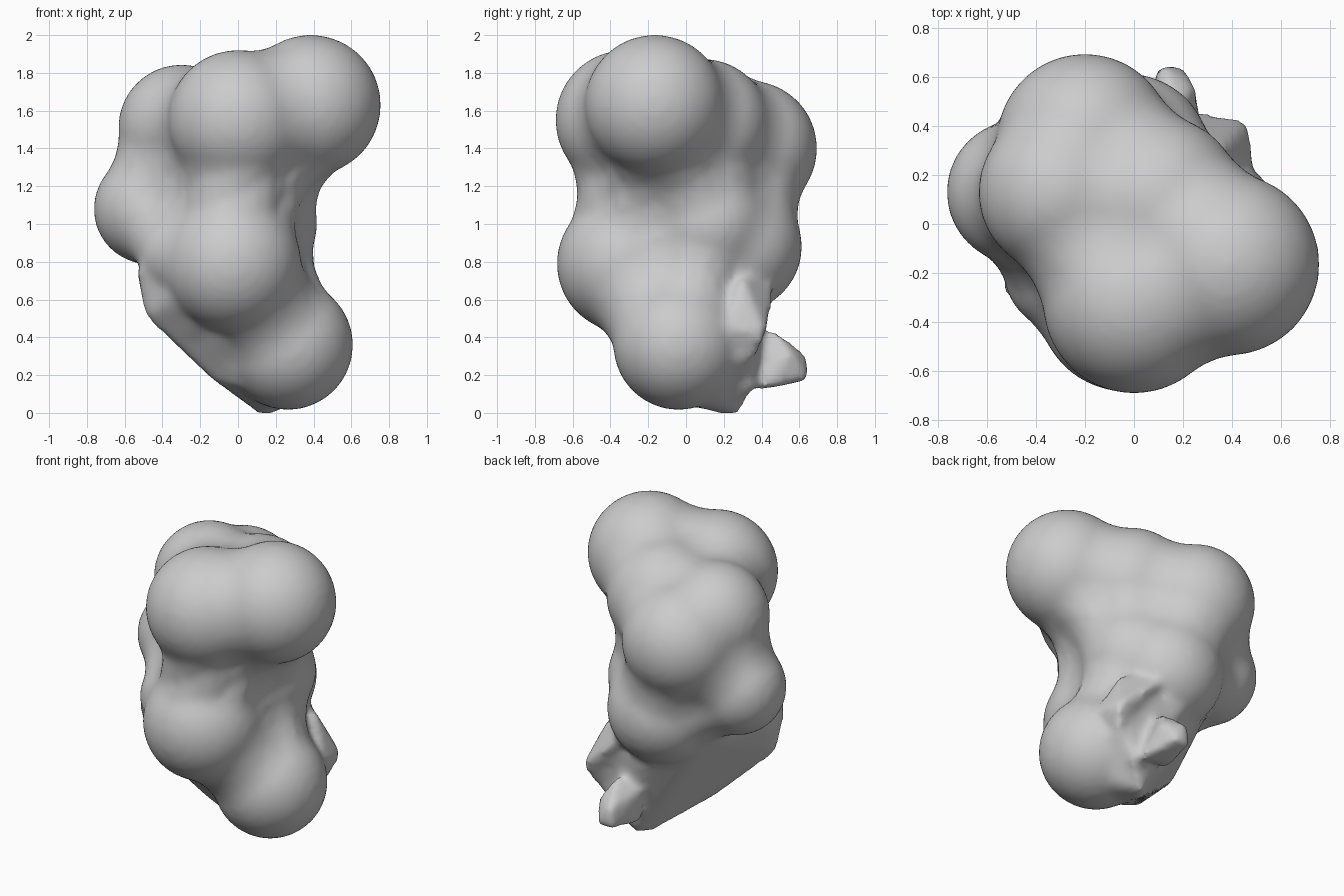
import bpy, bmesh
from mathutils import Vector

if "Cube" in bpy.data.objects:
    bpy.data.objects.remove(bpy.data.objects["Cube"])

# Main lobes: x, y, z, radius
LOBES = {
    "top_right": (0.385, -0.165, 1.63, 0.372),
    "top_front": (0.00, -0.32, 1.55, 0.372),
    "top_back": (-0.20, 0.335, 1.40, 0.36),
    "top_left": (-0.30, 0.13, 1.51, 0.335),
    "top_mid": (0.09, 0.09, 1.52, 0.355),
    "left": (-0.47, 0.13, 1.08, 0.295),
    "front": (-0.03, -0.32, 0.79, 0.365),
    "front_left": (-0.30, -0.20, 0.84, 0.23),
    "back": (-0.03, 0.27, 0.88, 0.345),
    "core": (0.10, 0.12, 1.00, 0.32),
    "bottom": (0.265, -0.04, 0.36, 0.345),
}
FILLET = 0.26   # radius of the hollows between lobes

# Angular webs around the lower body: lobe names, radius factor, corners
LOW_LEFT = [(-0.49, -0.25, 0.51), (-0.53, -0.10, 0.73), (-0.29, -0.22, 0.36)]
WEBS = [
    (("front_left",), 0.9, LOW_LEFT + [(-0.53, -0.28, 0.74)]),
    (("front",), 0.8, LOW_LEFT),
    (("front", "bottom"), 0.72, LOW_LEFT + [(-0.14, -0.12, 0.17)]),
    (("back",), 0.75, [(-0.50, -0.08, 0.70), (-0.36, 0.22, 0.74)]),
    (("bottom",), 0.85, [(0.36, 0.42, 0.50), (0.40, 0.36, 0.29),
                         (0.10, 0.20, -0.01), (0.17, 0.28, -0.01)]),
]
UNDERSIDE = [
    (-0.49, -0.24, 0.51), (-0.51, -0.08, 0.72), (-0.28, -0.20, 0.36),
    (-0.13, -0.12, 0.17), (0.10, 0.20, 0.0), (0.17, 0.28, -0.01),
    (0.32, 0.36, 0.14), (0.36, 0.40, 0.55), (-0.05, 0.45, 0.62),
    (-0.35, 0.30, 0.75), (0.1, -0.1, 0.8), (0.2, -0.2, 0.1),
]
# Small ragged tail and ridge at the back
TAIL = [
    (0.05, 0.38, 0.14), (0.28, 0.40, 0.12), (0.09, 0.63, 0.17),
    (0.20, 0.65, 0.18), (0.11, 0.65, 0.30), (0.25, 0.56, 0.32),
    (0.05, 0.40, 0.35), (0.20, 0.20, 0.30), (0.18, 0.47, 0.44),
]
RIDGE = [
    (0.47, 0.42, 0.42), (0.42, 0.36, 0.28), (0.34, 0.45, 0.52),
    (0.36, 0.30, 0.72), (0.30, 0.10, 0.50), (0.10, 0.25, 0.40),
    (0.15, 0.47, 0.70), (0.49, 0.22, 0.45),
]


def unit_sphere():
    ball = bmesh.new()
    bmesh.ops.create_icosphere(ball, subdivisions=4, radius=1)
    points = [v.co.copy() for v in ball.verts]
    ball.free()
    return points


SPHERE = unit_sphere()


def lobe_points(name, factor=1.0, grow=0.0):
    x, y, z, r = LOBES[name]
    return [Vector((x, y, z)) + p * (r * factor + grow) for p in SPHERE]


def add_hull(target, points):
    part = bmesh.new()
    for p in points:
        part.verts.new(p)
    bmesh.ops.convex_hull(part, input=part.verts[:])
    loose = [v for v in part.verts if not v.link_faces]
    bmesh.ops.delete(part, geom=loose, context='VERTS')
    bmesh.ops.recalc_face_normals(part, faces=part.faces[:])
    mesh = bpy.data.meshes.new("part")
    part.to_mesh(mesh)
    part.free()
    target.from_mesh(mesh)
    bpy.data.meshes.remove(mesh)


def make_object(name, bm, voxel):
    mesh = bpy.data.meshes.new(name)
    bm.to_mesh(mesh)
    bm.free()
    obj = bpy.data.objects.new(name, mesh)
    bpy.context.collection.objects.link(obj)
    fuse = obj.modifiers.new("fuse", 'REMESH')
    fuse.mode = 'VOXEL'
    fuse.voxel_size = voxel
    fuse.use_smooth_shade = True
    return obj


# Fuse enlarged lobes, then shrink the skin back so the seams become hollows
bm = bmesh.new()
for lobe in LOBES:
    add_hull(bm, lobe_points(lobe, grow=FILLET))
swollen = make_object("swollen_lobes", bm, 0.025)
graph = bpy.context.evaluated_depsgraph_get()
skin = bpy.data.meshes.new_from_object(swollen.evaluated_get(graph))
bpy.data.objects.remove(swollen)

bm = bmesh.new()
bm.from_mesh(skin)
bpy.data.meshes.remove(skin)
bm.normal_update()
moved = [v.co - v.normal * FILLET for v in bm.verts]
for v, co in zip(bm.verts, moved):
    v.co = co

# Add the full lobes and the angular parts
for lobe in LOBES:
    add_hull(bm, lobe_points(lobe))
for names, factor, extra in WEBS:
    add_hull(bm, [p for n in names for p in lobe_points(n, factor)] + extra)
for corners in (UNDERSIDE, TAIL, RIDGE):
    add_hull(bm, corners)
body = make_object("lumpy_body", bm, 0.025)

grey = bpy.data.materials.new("plain_grey")
grey.diffuse_color = (0.6, 0.6, 0.6, 1)
grey.use_nodes = True
grey.node_tree.nodes["Principled BSDF"].inputs["Base Color"].default_value = grey.diffuse_color
body.data.materials.append(grey)

# Soften the remaining seams
soften = body.modifiers.new("soften", 'SMOOTH')
soften.factor = 0.5
soften.iterations = 8
